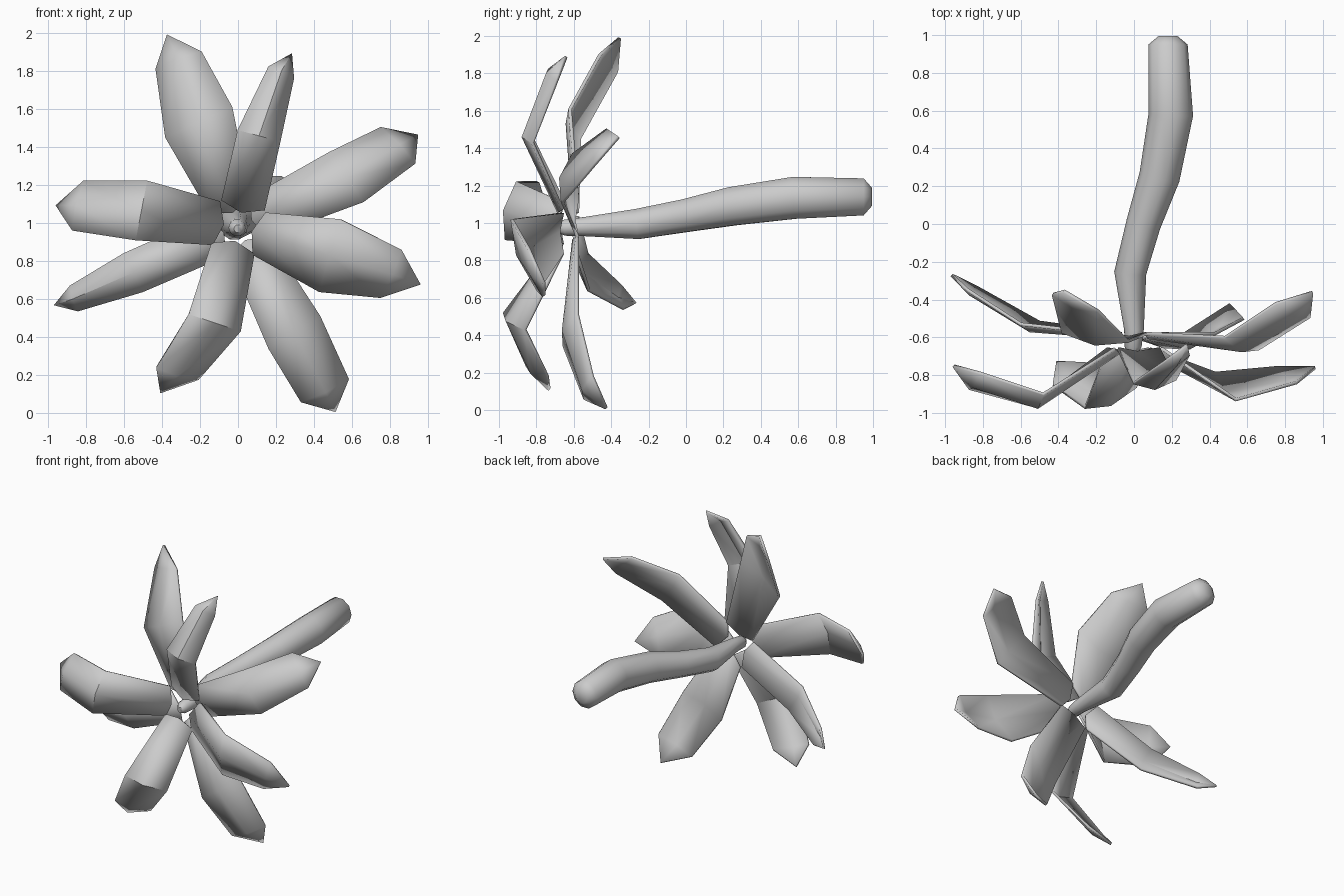
import bpy, bmesh, math
from mathutils import Vector

if "Cube" in bpy.data.objects:
    bpy.data.objects.remove(bpy.data.objects["Cube"])

HUB = Vector((0, 0, 0.98))


def finish(name, bm, angle):
    bmesh.ops.recalc_face_normals(bm, faces=bm.faces)
    me = bpy.data.meshes.new(name)
    bm.to_mesh(me)
    bm.free()
    ob = bpy.data.objects.new(name, me)
    bpy.context.collection.objects.link(ob)
    bpy.ops.object.select_all(action='DESELECT')
    bpy.context.view_layer.objects.active = ob
    ob.select_set(True)
    bpy.ops.object.shade_smooth_by_angle(angle=math.radians(angle))
    return ob


def petal(name, base_y, mid_a, mid_b, sh_a, sh_b, tip):
    """Creased leaf shape: narrow base at the hub, bend, shoulder, pointed tip."""
    mid_a, mid_b, sh_a, sh_b = map(Vector, (mid_a, mid_b, sh_a, sh_b))
    out = (mid_a + mid_b) / 2 - HUB
    out.y = 0
    out.normalize()
    side = Vector((out.z, 0, -out.x))
    if side.dot(mid_b - mid_a) < 0:
        side = -side
    root = HUB + out * 0.12
    root.y = base_y
    bm = bmesh.new()
    rows = []
    rings = ((root - side * 0.115, root + side * 0.115, 0.02, -0.04),
             (mid_a, mid_b, 0.04, 0.0), (sh_a, sh_b, 0.03, 0.01))
    for a, b, bulge, push in rings:
        c = (a + b) / 2 + out * push + Vector((0, -bulge, 0))
        rows.append([bm.verts.new(p) for p in (a, c, b)])
    for r0, r1 in zip(rows, rows[1:]):
        for i in range(2):
            bm.faces.new((r0[i], r0[i + 1], r1[i + 1], r1[i]))
    t = bm.verts.new(tip)
    for i in range(2):
        bm.faces.new((rows[-1][i], rows[-1][i + 1], t))
    ob = finish(name, bm, 40)
    mod = ob.modifiers.new("thickness", 'SOLIDIFY')
    mod.thickness = 0.018
    mod.offset = 0


# back ring of petals: bend edges, shoulder edges, tip
back = [
    ((-.38, -.57, 1.45), (-.03, -.62, 1.61), (-.43, -.37, 1.81), (-.19, -.46, 1.90), (-.37, -.355, 1.99)),
    ((.48, -.60, 1.37), (.66, -.66, 1.11), (.75, -.42, 1.50), (.93, -.49, 1.31), (.945, -.36, 1.46)),
    ((.43, -.58, .51), (.16, -.65, .34), (.58, -.50, .18), (.33, -.54, .06), (.51, -.425, .01)),
    ((-.50, -.52, .64), (-.60, -.53, .84), (-.84, -.33, .54), (-.88, -.35, .67), (-.965, -.27, .57)),
]
# front ring of petals
front = [
    ((0, -.84, 1.49), (.22, -.82, 1.43), (.16, -.73, 1.82), (.29, -.69, 1.76), (.28, -.64, 1.89)),
    ((.54, -.93, 1.02), (.43, -.79, .64), (.86, -.84, .86), (.75, -.76, .61), (.96, -.76, .68)),
    ((.01, -.86, .43), (-.26, -.97, .52), (-.21, -.74, .18), (-.43, -.85, .24), (-.41, -.73, .11)),
    ((-.54, -.96, .91), (-.48, -.90, 1.22), (-.87, -.87, .96), (-.81, -.79, 1.22), (-.955, -.75, 1.09)),
]
for label, base_y, ring in (("back_petal", -.58, back), ("front_petal", -.66, front)):
    for i, pts in enumerate(ring):
        petal(f"{label}_{i + 1}", base_y, *pts)

# curved, thickening stem: x, y, z, radius
path = [(0, -.69, .97, .022), (-.005, -.65, .975, .045), (0, -.56, .98, .052),
        (-.02, -.26, .995, .085), (.05, 0, 1.04, .092), (.135, .25, 1.09, .108),
        (.195, .58, 1.135, .118), (.18, .95, 1.14, .104), (.18, .995, 1.14, .05)]
SIDES = 10
bm = bmesh.new()
rings = []
for i, (x, y, z, r) in enumerate(path):
    p, q = path[max(i - 1, 0)], path[min(i + 1, len(path) - 1)]
    d = (Vector(q[:3]) - Vector(p[:3])).normalized()
    if i >= len(path) - 2:
        d = Vector((0, 1, 0))
    u = d.cross(Vector((0, 0, 1))).normalized()
    v = u.cross(d)
    rings.append([bm.verts.new(Vector((x, y, z)) + (u * math.cos(a) + v * math.sin(a)) * r)
                  for a in (2 * math.pi * k / SIDES for k in range(SIDES))])
for r0, r1 in zip(rings, rings[1:]):
    for k in range(SIDES):
        n = (k + 1) % SIDES
        bm.faces.new((r0[k], r0[n], r1[n], r1[k]))
bm.faces.new(rings[0])
bm.faces.new(rings[-1])
finish("stem", bm, 60)
